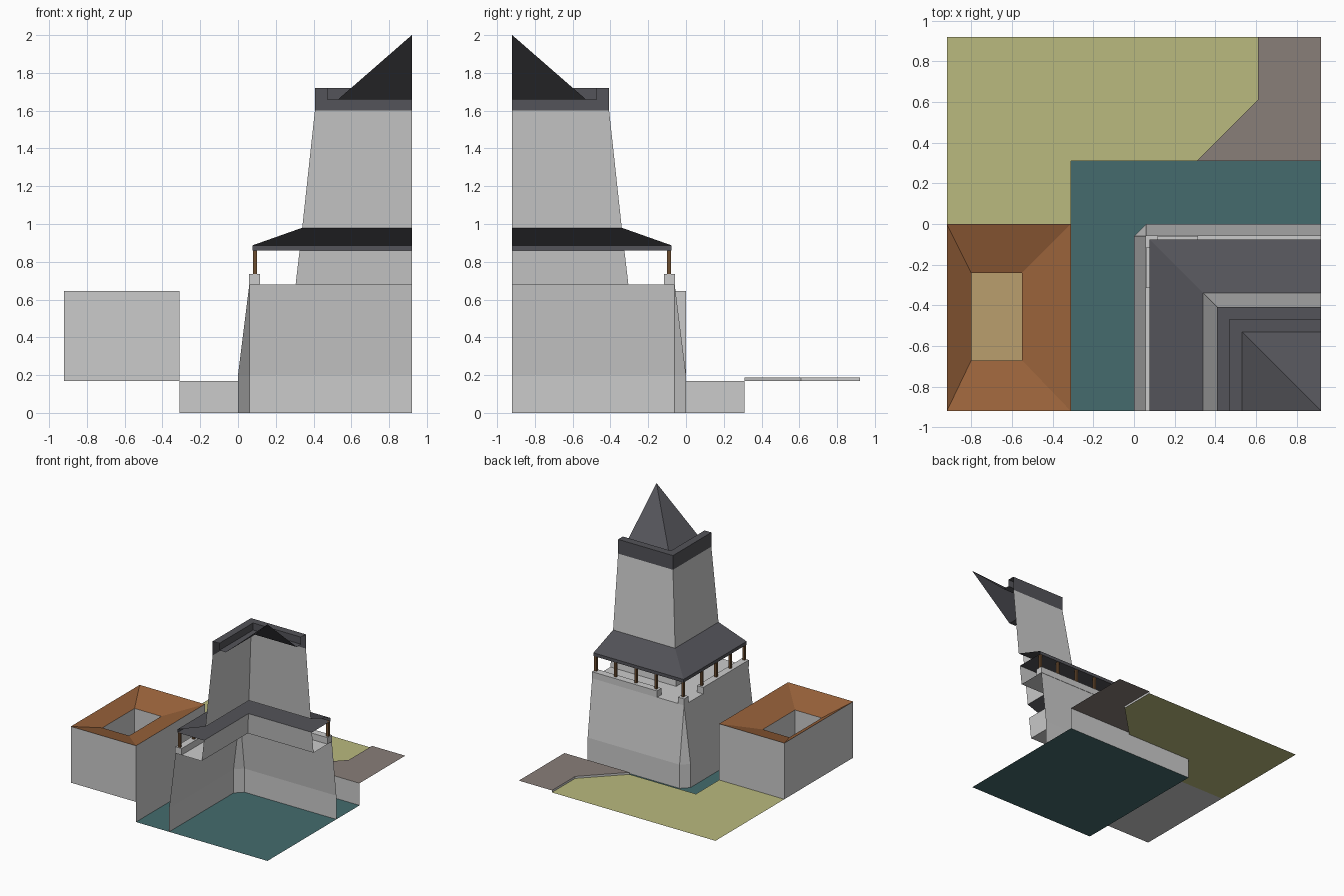
import bpy, bmesh

if "Cube" in bpy.data.objects:
    bpy.data.objects.remove(bpy.data.objects["Cube"])

H = 0.92      # half width of the plot; the tower axis stands at (H, -H)


def material(name, rgb):
    m = bpy.data.materials.new(name)
    m.diffuse_color = (*rgb, 1)
    m.use_nodes = True
    m.node_tree.nodes["Principled BSDF"].inputs["Base Color"].default_value = m.diffuse_color
    return m


STONE = material("stone", (0.62, 0.62, 0.62))
GREEN = material("grass", (0.49, 0.49, 0.21))
TEAL = material("water", (0.058, 0.148, 0.155))
ROAD = material("road", (0.25, 0.21, 0.19))
TILE = material("clay_tile", (0.32, 0.123, 0.043))
TAN = material("court", (0.49, 0.345, 0.155))
SLATE = material("slate", (0.087, 0.087, 0.10))
WOOD = material("wood", (0.15, 0.075, 0.03))


def build(name, faces, mat=STONE):
    """Mesh from polygons given as point lists; shared corners are welded."""
    bm = bmesh.new()
    for f in faces:
        pts = []
        for p in f:
            if p not in pts:
                pts.append(p)
        if len(pts) > 2:
            bm.faces.new([bm.verts.new(p) for p in pts])
    bmesh.ops.remove_doubles(bm, verts=bm.verts, dist=1e-5)
    me = bpy.data.meshes.new(name)
    bm.to_mesh(me)
    bm.free()
    ob = bpy.data.objects.new(name, me)
    bpy.context.collection.objects.link(ob)
    me.materials.append(mat)
    return ob


def loft(rows, closed=False):
    """Quads between successive point rows."""
    out = []
    for a, b in zip(rows, rows[1:]):
        n = len(a)
        for i in range(n if closed else n - 1):
            j = (i + 1) % n
            out.append([a[i], b[i], b[j], a[j]])
    return out


def corner(d, z):
    """Two sides of a quarter tower, inset d from its outer corner."""
    return [(d, -H, z), (d, -d, z), (H, -d, z)]


def quarter(name, profile, mat=STONE):
    return build(name, loft([corner(d, z) for d, z in profile]), mat)


def rect(x0, x1, y0, y1, z):
    return [(x0, y0, z), (x0, y1, z), (x1, y1, z), (x1, y0, z)]


def boxes(name, specs, mat=STONE):
    faces = []
    for x0, x1, y0, y1, z0, z1 in specs:
        lo, hi = rect(x0, x1, y0, y1, z0), rect(x0, x1, y0, y1, z1)
        faces += loft([lo, hi], True) + [lo, hi[::-1]]
    return build(name, faces, mat)


# moat
M = 0.31
G = 0.17
build("moat_water", [rect(-M, H, -H, M, 0)[::-1]], TEAL)
moat = [[(-M, -H, z), (-M, M, z), (H, M, z)] for z in (G, 0)]
build("moat_wall", loft(moat))

# grass, and the raised road beside it with a stone kerb
build("grass", [[(-H, 0, G), (-M, 0, G), (-M, M, G), (M, M, G),
                 (0.61, 0.61, G), (0.61, H, G), (-H, H, G)]], GREEN)
road = [(H, H), (0.61, H), (0.61, 0.61), (M, M), (H, M)]
top, low = [[(x, y, z) for x, y in road] for z in (0.187, G)]
build("road", [top], ROAD)
build("road_kerb", loft([top[1:], low[1:]]))

# courtyard house with an inward sloping roof
outer = (-H, -M, -H, 0)
court = (-0.80, -0.55, -0.67, -0.24)
build("house_walls", loft([rect(*outer, G), rect(*outer, 0.645)], True)
      + loft([rect(*court, 0.57), rect(*court, G)], True)
      + [rect(*outer, G)])
build("house_roof", loft([rect(*outer, 0.645), rect(*court, 0.57)], True), TILE)
build("court_floor", [rect(*court, G + 0.008)[::-1]], TAN)

# lower tower with a corner chamfer that narrows to a point
C = 0.06
lower = [[(d, -H, z), (d, -C, z), (C, -d, z), (H, -d, z)]
         for d, z in ((0, 0), (0, 0.2), (C, 0.68))]
build("lower_wall", loft(lower))
quarter("wall_walk", [(C, 0.68), (0.305, 0.68)])

# parapet with a gap on each side of the corner block
P, Q = 0.057, 0.117
boxes("parapet", [(P, Q, -Q, -P, 0.68, 0.735),
                  (0.312, H, -Q, -P, 0.68, 0.735),
                  (P, Q, -H, -0.312, 0.68, 0.735)])

# gallery posts
w = 0.01
spots = [(0.09, -0.09)]
for t in (0.34, 0.53, 0.72, 0.905):
    spots += [(t, -0.09), (0.09, -t)]
boxes("gallery_posts", [(x - w, x + w, y - w, y + w, 0.735, 0.86)
                        for x, y in spots], WOOD)

# gallery wall, skirt roof and upper tower
quarter("gallery_wall", [(0.305, 0.68), (0.326, 0.86)])
quarter("gallery_roof", [(0.326, 0.86), (0.077, 0.86), (0.077, 0.887),
                         (0.34, 0.98)], SLATE)
quarter("upper_wall", [(0.34, 0.98), (0.407, 1.6)])

# crown parapet and spire
quarter("crown", [(0.407, 1.6), (0.407, 1.72), (0.47, 1.72),
                  (0.47, 1.66), (0.53, 1.66)], SLATE)
quarter("spire", [(0.53, 1.66), (H, 2.0)], SLATE)
